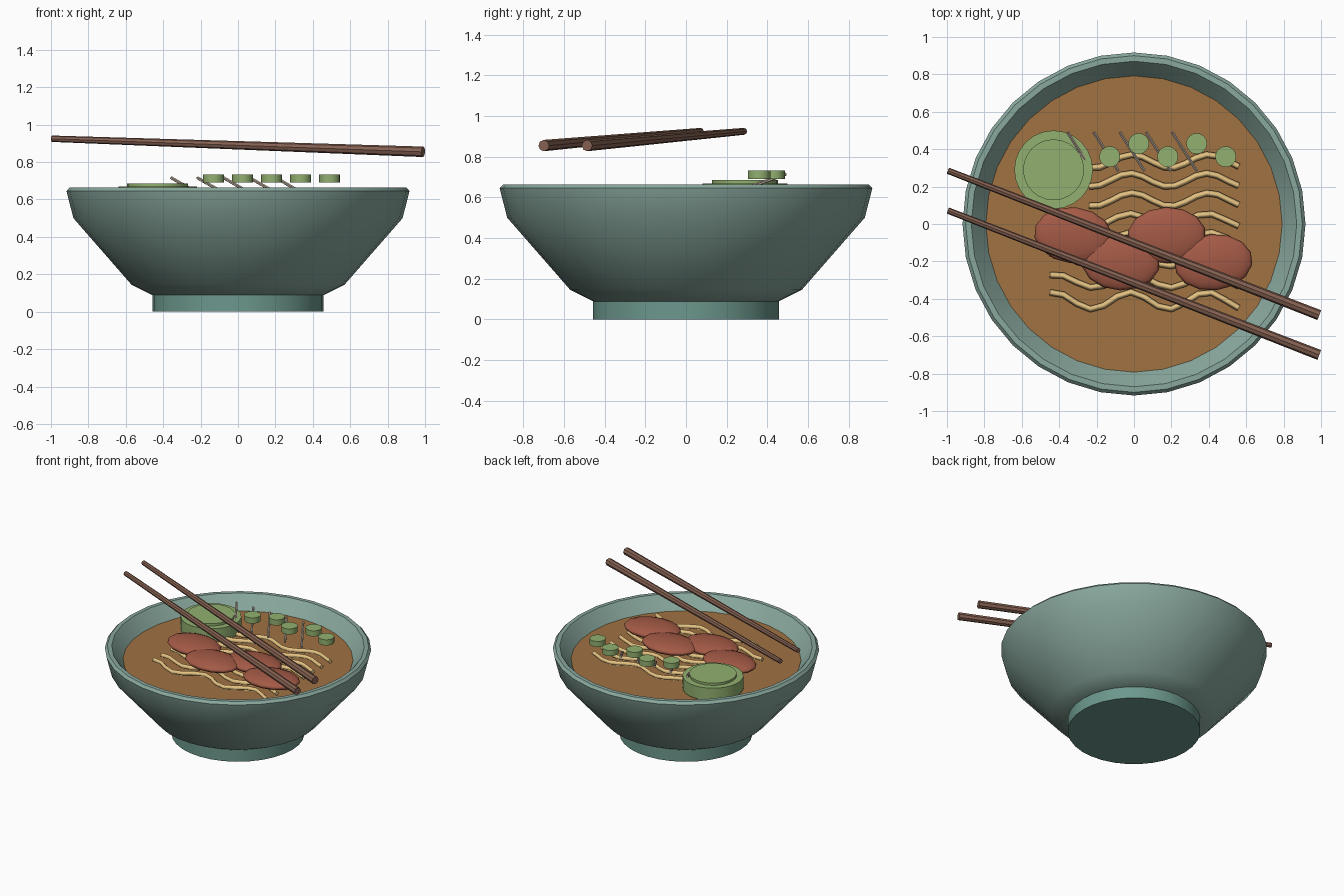
import bpy, bmesh, math
from mathutils import Vector

if "Cube" in bpy.data.objects:
    bpy.data.objects.remove(bpy.data.objects["Cube"])


def material(name, r, g, b):
    lin = [(c / 255 / 12.92) if c < 10 else ((c / 255 + 0.055) / 1.055) ** 2.4 for c in (r, g, b)]
    m = bpy.data.materials.new(name)
    m.diffuse_color = (*lin, 1)
    m.use_nodes = True
    m.node_tree.nodes["Principled BSDF"].inputs["Base Color"].default_value = m.diffuse_color
    return m


GLAZE = material("celadon glaze", 137, 168, 157)
FOOT = material("darker glaze", 108, 152, 141)
BROTH = material("broth brown", 160, 114, 66)
NOODLE = material("noodle yellow", 228, 194, 130)
MEAT = material("meat red", 164, 90, 70)
GREEN = material("leaf green", 146, 176, 112)
SPROUT = material("sprout beige", 188, 172, 156)
WOOD = material("dark wood", 134, 98, 82)


def finish(ob, name, mat, angle=None):
    ob.name = name
    ob.data.materials.append(mat)
    if angle:
        bpy.ops.object.select_all(action='DESELECT')
        ob.select_set(True)
        bpy.context.view_layer.objects.active = ob
        bpy.ops.object.shade_smooth_by_angle(angle=math.radians(angle))
    return ob


def lathe(name, profile, mat, steps=32, angle=35):
    """Revolve (radius, z) pairs around the z axis."""
    bm = bmesh.new()
    verts = [bm.verts.new((r, 0, z)) for r, z in profile]
    edges = [bm.edges.new(pair) for pair in zip(verts, verts[1:])]
    bmesh.ops.spin(bm, geom=verts + edges, axis=(0, 0, 1), cent=(0, 0, 0),
                   angle=math.tau, steps=steps)
    bmesh.ops.remove_doubles(bm, verts=bm.verts, dist=1e-4)
    bmesh.ops.recalc_face_normals(bm, faces=bm.faces)
    me = bpy.data.meshes.new(name)
    bm.to_mesh(me)
    bm.free()
    ob = bpy.data.objects.new(name, me)
    bpy.context.collection.objects.link(ob)
    return finish(ob, name, mat, angle)


def disc(name, x, y, z0, z1, r, mat, sides=24):
    bpy.ops.mesh.primitive_cylinder_add(vertices=sides, radius=r, depth=z1 - z0,
                                        location=(x, y, (z0 + z1) / 2))
    return finish(bpy.context.object, name, mat, 35)


def stick(name, a, b, ra, rb, mat, sides=8):
    a, b = Vector(a), Vector(b)
    bpy.ops.mesh.primitive_cone_add(vertices=sides, radius1=ra, radius2=rb,
                                    depth=(b - a).length, location=(a + b) / 2)
    ob = bpy.context.object
    ob.rotation_euler = (b - a).to_track_quat('Z', 'Y').to_euler()
    return finish(ob, name, mat)


# Bowl with a thick rim, foot ring and broth surface
lathe("bowl", [(0, 0.085), (0.45, 0.085), (0.57, 0.145), (0.88, 0.5), (0.917, 0.645),
               (0.90, 0.664), (0.87, 0.664), (0.85, 0.64), (0.79, 0.56),
               (0.74, 0.5), (0.5, 0.2), (0, 0.17)], GLAZE)
disc("foot", 0, 0, 0, 0.092, 0.457, FOOT, 32)
disc("broth", 0, 0, 0.53, 0.565, 0.792, BROTH, 32)

# Wavy noodles in rows
for i, y in enumerate((-0.41, -0.305, -0.19, -0.08, 0.02, 0.13, 0.235, 0.335)):
    cu = bpy.data.curves.new("noodle", 'CURVE')
    cu.dimensions = '3D'
    cu.bevel_depth = 0.017
    cu.bevel_resolution = 0
    cu.use_fill_caps = True
    sp = cu.splines.new('POLY')
    n = 15
    sp.points.add(n - 1)
    x0 = -0.45 if i < 5 else -0.24
    amp = 0.046 if i == 0 else 0.036
    for k, p in enumerate(sp.points):
        x = x0 + (0.56 - x0) * k / (n - 1)
        p.co = (x, y + amp * math.cos(math.tau * (x + 0.02) / 0.41 - 0.15 * (i % 2)), 0.582, 1)
    ob = bpy.data.objects.new("noodle", cu)
    bpy.context.collection.objects.link(ob)
    finish(ob, f"noodle_{i + 1}", NOODLE)

# Meat slices
for i, (x, y) in enumerate(((-0.325, -0.06), (-0.07, -0.205), (0.175, -0.06), (0.425, -0.205))):
    bpy.ops.mesh.primitive_uv_sphere_add(segments=14, ring_count=8, radius=1,
                                         location=(x, y, 0.612))
    ob = bpy.context.object
    ob.scale = (0.21, 0.15, 0.045)
    ob.rotation_euler.z = math.radians(-6 + 4 * i)
    finish(ob, f"meat_{i + 1}", MEAT, 30)

# Round green garnish with a raised centre
disc("garnish_base", -0.43, 0.29, 0.575, 0.669, 0.21, GREEN)
disc("garnish_centre", -0.43, 0.29, 0.66, 0.686, 0.163, GREEN)

# Chopped onion rounds, alternating in two rows
for i in range(5):
    disc(f"onion_{i + 1}", -0.13 + 0.155 * i, 0.43 if i % 2 else 0.36, 0.69, 0.733, 0.056, GREEN, 16)

# Thin leaning sprouts
for i in range(5):
    x = -0.355 + 0.14 * i
    stick(f"sprout_{i + 1}", (x, 0.49, 0.715), (x + 0.13, 0.285, 0.64), 0.009, 0.009, SPROUT, 6)

# Pair of tapered chopsticks
for i, dy in enumerate((0, -0.213)):
    stick(f"chopstick_{i + 1}", (-0.995, 0.285 + dy, 0.925), (0.99, -0.487 + dy, 0.855),
          0.017, 0.028, WOOD)
